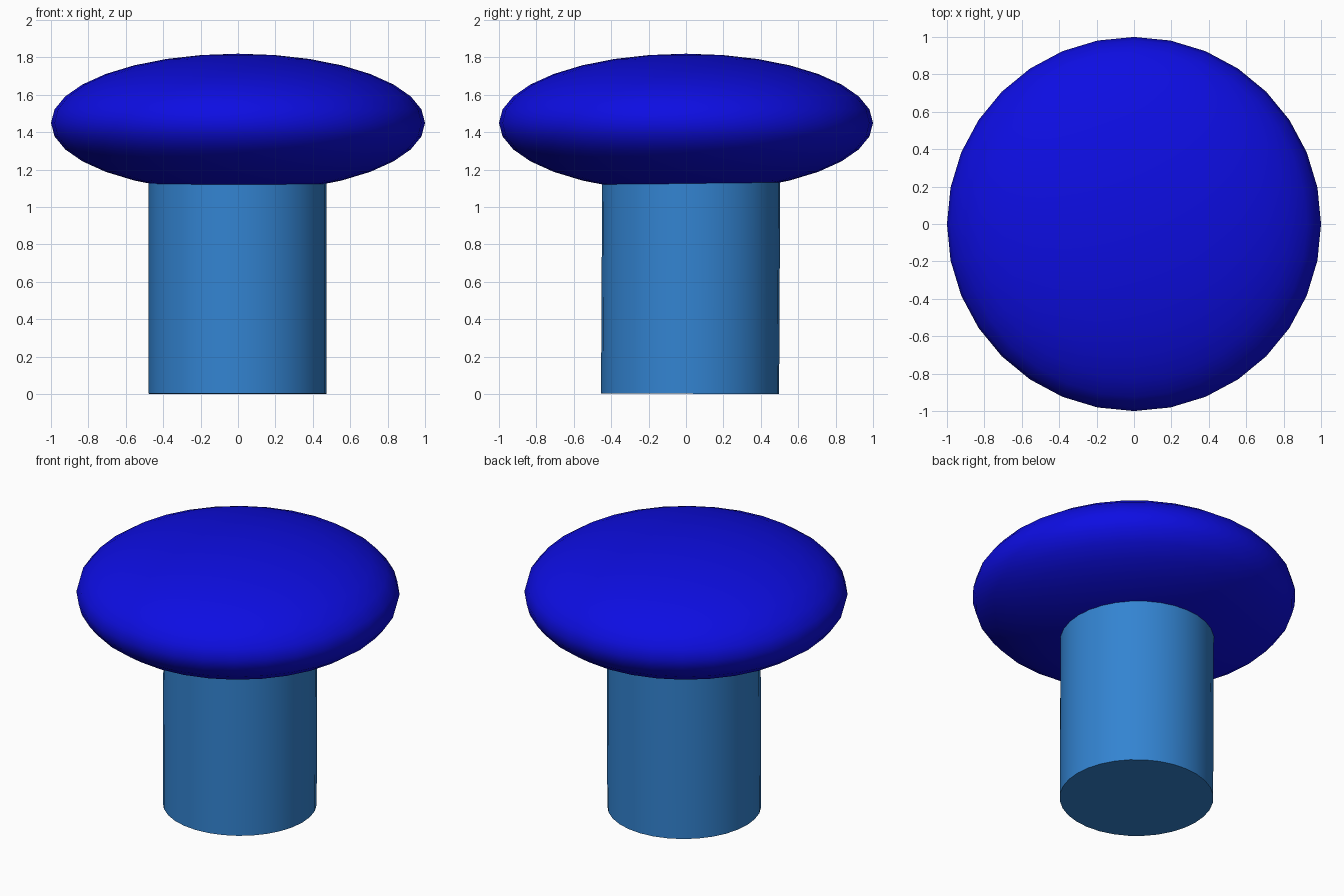
import bpy, math

if "Cube" in bpy.data.objects:
    bpy.data.objects.remove(bpy.data.objects["Cube"])


def material(name, colour):
    m = bpy.data.materials.new(name)
    m.diffuse_color = (*colour, 1.0)
    m.use_nodes = True
    m.node_tree.nodes["Principled BSDF"].inputs["Base Color"].default_value = m.diffuse_color
    return m


def finish(name, mat):
    ob = bpy.context.object
    ob.name = name
    ob.data.materials.append(mat)
    bpy.ops.object.shade_smooth_by_angle(angle=math.radians(40))
    return ob


deep_blue = material("deep blue", (0.004, 0.004, 0.76))
sky_blue = material("mid blue", (0.033, 0.23, 0.64))

# Flattened round cap
bpy.ops.mesh.primitive_uv_sphere_add(segments=32, ring_count=16, radius=1, location=(0, 0, 1.45))
bpy.context.object.scale = (1, 1, 0.37)
bpy.ops.object.transform_apply(location=False, rotation=False, scale=True)
finish("cap", deep_blue)

# Stem, slightly behind centre, leaning very slightly back, its top buried in the cap
height = 1.25
bpy.ops.mesh.primitive_cylinder_add(vertices=32, radius=0.476, depth=height,
                                    location=(-0.002, 0.025, height / 2 + 0.002),
                                    rotation=(math.radians(-0.3), 0, 0))
finish("stem", sky_blue)
